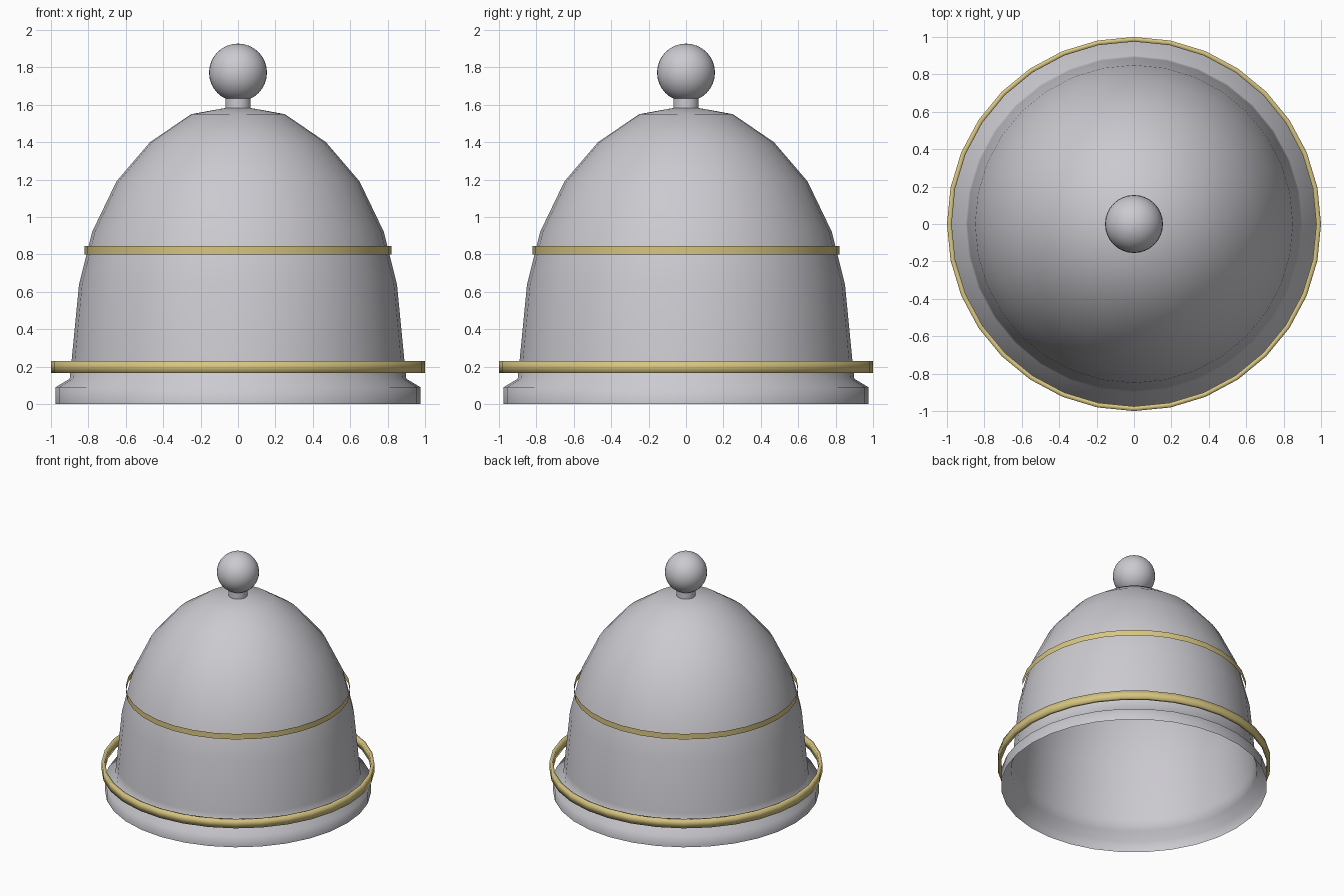
import bpy, bmesh
from math import cos, sin, tau

cube = bpy.data.objects.get("Cube")
if cube:
    bpy.data.objects.remove(cube, do_unlink=True)

SEGMENTS = 32


def material(name, rgb):
    mat = bpy.data.materials.new(name)
    mat.use_nodes = True
    mat.diffuse_color = (*rgb, 1)
    mat.node_tree.nodes["Principled BSDF"].inputs["Base Color"].default_value = (*rgb, 1)
    return mat


silver = material("silver grey", (0.6, 0.59, 0.63))
gold = material("pale gold", (0.68, 0.56, 0.22))


def lathe(name, profile, mat, closed=False):
    """Revolve (radius, height) points, listed bottom to top, about z."""
    bm = bmesh.new()
    rings = []
    for r, z in profile:
        count = SEGMENTS if r > 0 else 1
        rings.append([bm.verts.new((r * cos(tau * i / SEGMENTS), r * sin(tau * i / SEGMENTS), z))
                      for i in range(count)])
    pairs = list(zip(rings, rings[1:]))
    if closed:
        pairs.append((rings[-1], rings[0]))
    for low, high in pairs:
        for i in range(SEGMENTS):
            j = (i + 1) % SEGMENTS
            if len(high) == 1:
                bm.faces.new((low[i], low[j], high[0]))
            else:
                bm.faces.new((low[i], low[j], high[j], high[i]))
    return finish(name, bm, mat)


def finish(name, bm, mat):
    for face in bm.faces:
        face.smooth = True
    mesh = bpy.data.meshes.new(name)
    bm.to_mesh(mesh)
    bm.free()
    mesh.materials.append(mat)
    obj = bpy.data.objects.new(name, mesh)
    bpy.context.collection.objects.link(obj)
    return obj


# Open dome shell with a flared foot
lathe("dome", [(0.975, 0), (0.975, 0.09), (0.9, 0.135), (0.89, 0.23), (0.85, 0.64),
               (0.78, 0.92), (0.65, 1.19), (0.47, 1.4), (0.25, 1.55), (0, 1.595)], silver)

# Thin band around the middle
lathe("middle_band", [(0.822, 0.8), (0.822, 0.845)], gold)

# Loose hoop above the foot
lathe("lower_hoop", [(0.975, 0.165), (1, 0.165), (1, 0.23), (0.975, 0.23)], gold, closed=True)

# Knob on a short neck
lathe("knob_neck", [(0.068, 1.57), (0.068, 1.66)], silver)
bm = bmesh.new()
bmesh.ops.create_uvsphere(bm, u_segments=SEGMENTS, v_segments=16, radius=0.155)
bmesh.ops.translate(bm, verts=bm.verts, vec=(0, 0, 1.772))
finish("knob", bm, silver)
